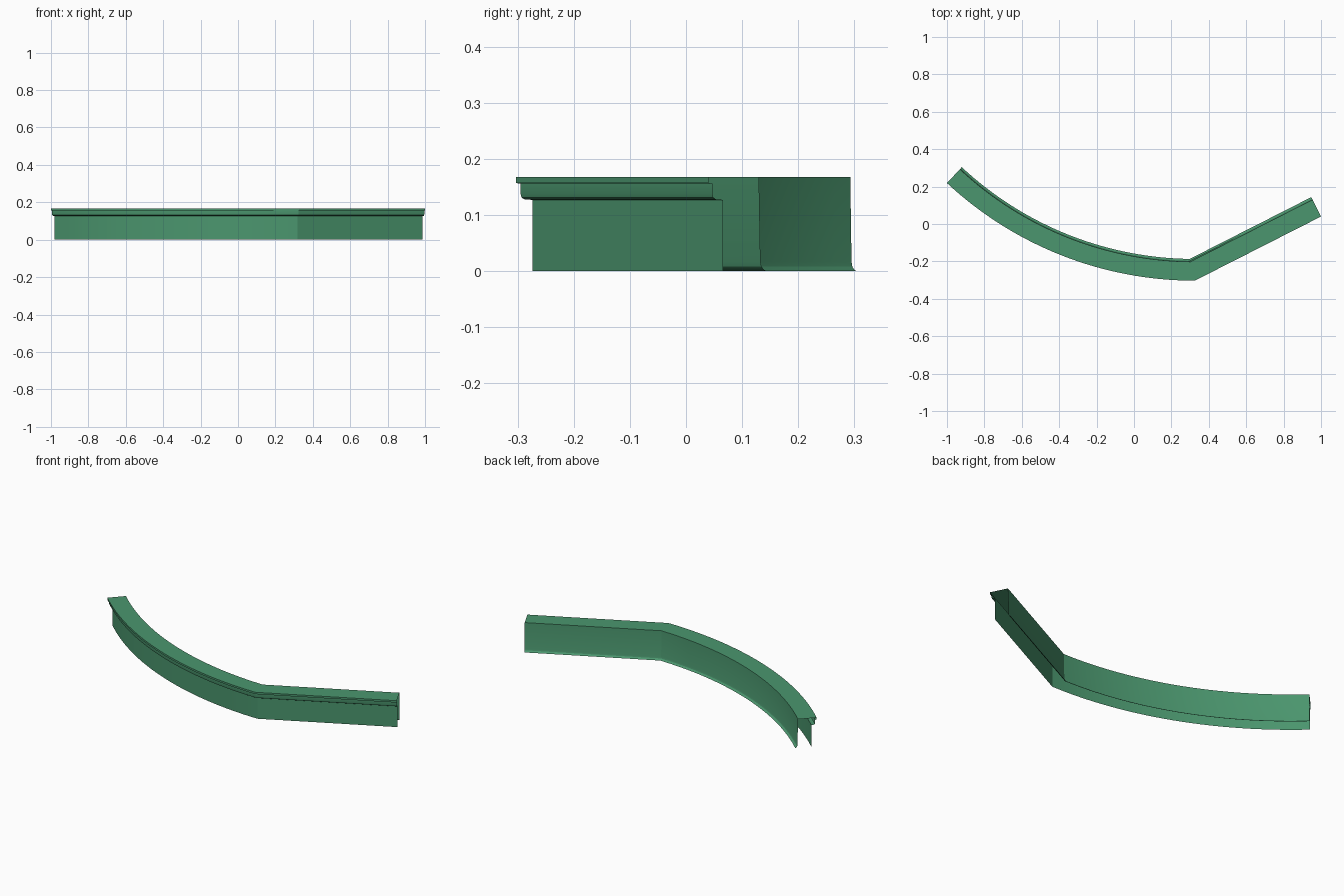
import bpy, bmesh, math
from mathutils import Vector

if "Cube" in bpy.data.objects:
    bpy.data.objects.remove(bpy.data.objects["Cube"], do_unlink=True)

# Green painted finish
green = bpy.data.materials.new("green paint")
green.use_nodes = True
green.diffuse_color = (0.07, 0.305, 0.156, 1)
green.node_tree.nodes["Principled BSDF"].inputs["Base Color"].default_value = green.diffuse_color

# Cross-section (distance behind the front edge, height):
# skirt, rounded lip, flat top, back wall with a flared foot
profile = [(0.029, 0), (0.029, 0.127), (0.015, 0.128), (0.010, 0.131),
           (0.008, 0.138), (0.008, 0.156), (0, 0.157), (0, 0.168),
           (0.101, 0.168), (0.104, 0.017), (0.106, 0.008), (0.110, 0.003), (0.116, 0)]

# Path of the front edge: an arc, a mitred corner, then a straight run
corner = Vector((0.325, -0.303, 0))
end = Vector((1.0, 0.04, 0))
sweep = math.radians(43)
radius = (corner.x + 1) / math.sin(sweep)
run = (end - corner).normalized()
bend = math.atan2(run.y, run.x)
STEPS = 32

stations = []
for i in range(STEPS):
    a = sweep * (1 - i / STEPS)
    inward = Vector((math.sin(a), math.cos(a), 0))
    stations.append((corner + Vector((0, radius, 0)) - inward * radius, inward))
stations.append((corner, Vector((-math.tan(bend / 2), 1, 0))))
stations.append((end, Vector((-run.y, run.x, 0))))

# Sweep the section along the path as an open shell
bm = bmesh.new()
rings = [[bm.verts.new(p + inward * d + Vector((0, 0, z))) for d, z in profile]
         for p, inward in stations]
for r, s in zip(rings, rings[1:]):
    for j in range(len(profile) - 1):
        bm.faces.new((r[j], s[j], s[j + 1], r[j + 1]))
mesh = bpy.data.meshes.new("curved_trim")
bm.to_mesh(mesh)
bm.free()
mesh.materials.append(green)
trim = bpy.data.objects.new("curved_trim", mesh)
bpy.context.collection.objects.link(trim)

# Smooth along the curve, sharp at the corner and profile edges
bpy.ops.object.select_all(action='DESELECT')
trim.select_set(True)
bpy.context.view_layer.objects.active = trim
bpy.ops.object.shade_smooth_by_angle(angle=math.radians(25))
